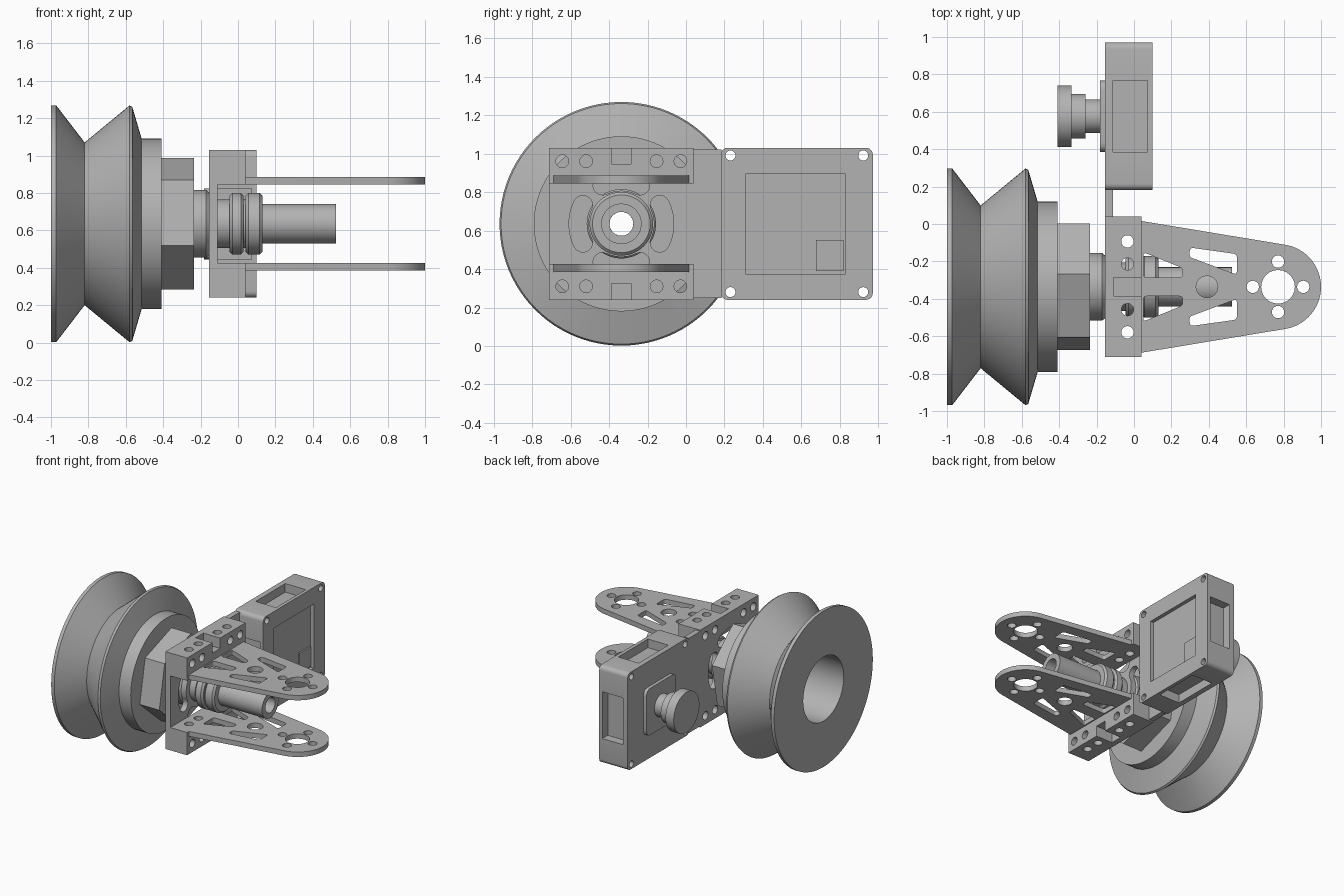
import bpy, bmesh
from math import sin, cos, pi, radians
from mathutils import Vector

if "Cube" in bpy.data.objects:
    bpy.data.objects.remove(bpy.data.objects["Cube"], do_unlink=True)

grey = bpy.data.materials.new("machined_grey")
grey.use_nodes = True
colour = (0.45, 0.45, 0.45, 1)
grey.diffuse_color = colour
grey.node_tree.nodes["Principled BSDF"].inputs["Base Color"].default_value = colour

AY, AZ = -0.336, 0.635      # shaft axis
BY = 0.576                  # motor box centre
PLACE = {"x": lambda u, v, a: (a, u, v),
         "y": lambda u, v, a: (u, a, v),
         "z": lambda u, v, a: (u, v, a)}


def prism(bm, pts, axis, lo, hi):
    """Extrude a flat outline along an axis."""
    put = PLACE[axis]
    a = [bm.verts.new(put(u, v, lo)) for u, v in pts]
    b = [bm.verts.new(put(u, v, hi)) for u, v in pts]
    n = len(pts)
    faces = [bm.faces.new(a), bm.faces.new(b)]
    faces += [bm.faces.new((a[i], a[(i + 1) % n], b[(i + 1) % n], b[i])) for i in range(n)]
    bmesh.ops.recalc_face_normals(bm, faces=faces)


def circle(u, v, r, n=24, start=0, sweep=2 * pi):
    full = abs(sweep - 2 * pi) < 1e-4
    step = sweep / (n if full else n - 1)
    return [(u + r * cos(start + i * step), v + r * sin(start + i * step)) for i in range(n)]


def rect(u, v, hu, hv, r=0):
    if not r:
        return [(u - hu, v - hv), (u + hu, v - hv), (u + hu, v + hv), (u - hu, v + hv)]
    pts = []
    for k, (su, sv) in enumerate(((1, 1), (-1, 1), (-1, -1), (1, -1))):
        pts += circle(u + su * (hu - r), v + sv * (hv - r), r, 6, k * pi / 2, pi / 2)
    return pts


def rounded(pts, t=0.018):
    """Soften the corners of a polygon."""
    out = []
    vs = [Vector(p) for p in pts]
    for i, p in enumerate(vs):
        a = p + (vs[i - 1] - p).normalized() * t
        b = p + (vs[(i + 1) % len(vs)] - p).normalized() * t
        for k in range(5):
            s = k / 4
            out.append(tuple(a * (1 - s) ** 2 + p * 2 * s * (1 - s) + b * s * s))
    return out


def arc_slot(mid, half, r, w):
    """Curved slot with round ends around the shaft axis."""
    cap = lambda ang, st: circle(AY + r * cos(ang), AZ + r * sin(ang), w, 9, st, pi)
    return (circle(AY, AZ, r + w, 12, mid - half, 2 * half) + cap(mid + half, mid + half)[1:-1]
            + circle(AY, AZ, r - w, 12, mid + half, -2 * half)
            + cap(mid - half, mid - half + pi)[1:-1])


def finish(name, bm, cuts=()):
    """Turn a bmesh into an object, cutting each prism in turn."""
    me = bpy.data.meshes.new(name)
    bm.to_mesh(me)
    bm.free()
    ob = bpy.data.objects.new(name, me)
    bpy.context.collection.objects.link(ob)
    if cuts:
        cm = bmesh.new()
        for c in cuts:
            prism(cm, *c)
        tool_me = bpy.data.meshes.new("cutter")
        cm.to_mesh(tool_me)
        cm.free()
        tool = bpy.data.objects.new("cutter", tool_me)
        bpy.context.collection.objects.link(tool)
        tool.hide_render = True
        mod = ob.modifiers.new("cut", "BOOLEAN")
        mod.object, mod.solver, mod.use_self = tool, "EXACT", True
        dg = bpy.context.evaluated_depsgraph_get()
        result = bpy.data.meshes.new_from_object(ob.evaluated_get(dg))
        ob.modifiers.clear()
        ob.data = result
        bpy.data.objects.remove(tool, do_unlink=True)
    ob.data.materials.clear()
    ob.data.materials.append(grey)
    bpy.ops.object.select_all(action="DESELECT")
    ob.select_set(True)
    bpy.context.view_layer.objects.active = ob
    bpy.ops.object.shade_smooth_by_angle(angle=radians(30))
    return ob


def solid(name, pts, axis, lo, hi, cuts=()):
    bm = bmesh.new()
    prism(bm, pts, axis, lo, hi)
    return finish(name, bm, cuts)


def lathe(name, profile, y=AY, n=64):
    """Spin a closed (x, radius) profile around an x-parallel axis."""
    bm = bmesh.new()
    rings = []
    for i in range(n):
        a = 2 * pi * i / n
        rings.append([bm.verts.new((x, y + r * cos(a), AZ + r * sin(a))) for x, r in profile])
    m = len(profile)
    for i in range(n):
        p, q = rings[i], rings[(i + 1) % n]
        for j in range(m):
            k = (j + 1) % m
            bm.faces.new((p[j], p[k], q[k], q[j]))
    bmesh.ops.remove_doubles(bm, verts=bm.verts, dist=1e-5)
    bmesh.ops.recalc_face_normals(bm, faces=bm.faces)
    return finish(name, bm)


# Grooved wheel with its large bore
lathe("grooved_wheel", [(-1, 0.26), (-1, 0.633), (-0.972, 0.633), (-0.82, 0.435), (-0.58, 0.633),
                        (-0.565, 0.625), (-0.515, 0.455), (-0.41, 0.455), (-0.41, 0.26)], n=96)

# Hexagonal hub nut
bore = ((circle(AY, AZ, 0.062), "x", -0.6, 0.6),)
solid("hub_nut", circle(AY, AZ, 0.358, 6, radians(199)), "x", -0.45, -0.235, bore)

# Hollow shaft, collar and bearing flanges
lathe("collar", [(-0.24, 0.062), (-0.24, 0.18), (-0.17, 0.18), (-0.155, 0.168), (-0.155, 0.062)])
lathe("shaft", [(-0.2, 0.062), (-0.2, 0.105), (0.525, 0.105), (0.525, 0.062)])
for i, (x0, x1) in enumerate(((-0.045, 0.03), (0.04, 0.13))):
    lathe(f"bearing_{i + 1}", [(x0, 0.09), (x0, 0.15), (x0 + 0.015, 0.165), (x1 - 0.015, 0.165),
                               (x1, 0.15), (x1, 0.09)])
lathe("bearing_sleeve", [(-0.16, 0.09), (-0.16, 0.13), (0.05, 0.13), (0.05, 0.09)])

# Back plate with curved slots and screw holes
HOLE = 0.033
face_holes = [(circle(AY + s * d, AZ + t * 0.325, HOLE, 20), "x", -0.3, 0.2)
              for s in (-1, 1) for d in (0.183, 0.307) for t in (-1, 1)]
slots = [(arc_slot(k * pi / 2, radians(26), 0.222, 0.05), "x", -0.3, 0.2) for k in range(4)]
solid("back_plate", rect(AY, AZ, 0.375, 0.395), "x", -0.155, -0.11,
      face_holes + slots + [(circle(AY, AZ, 0.1), "x", -0.3, 0.2)])
solid("link_plate", rect(0.11, AZ, 0.075, 0.385), "x", -0.155, -0.112)

# Clamp blocks, arms
top_holes = [(circle(-0.035, AY + s * d, HOLE, 20), "z", -0.2, 1.5)
             for s in (-1, 1) for d in (0.122, 0.243)]
windows = []
for s in (-1, 1):
    windows.append([(0.05, 0.185), (0.05, 0.05), (0.26, 0.05), (0.26, 0.1)])
    windows.append([(0.295, 0.16), (0.3, 0.21), (0.55, 0.175), (0.55, 0.065)])
    windows[-2:] = [[(x, AY + s * y) for x, y in w] for w in windows[-2:]]
arm_cuts = [(rounded(w), "z", -0.2, 1.5) for w in windows] + top_holes
arm_cuts += [(circle(x, AY, r), "z", -0.2, 1.5) for x, r in ((0.77, 0.09), (0.39, 0.058))]
arm_cuts += [(circle(0.77 + 0.135 * cos(k * pi / 2), AY + 0.135 * sin(k * pi / 2), HOLE, 20),
              "z", -0.2, 1.5) for k in range(4)]
outline = [(-0.11, AY - 0.375), (0.04, AY - 0.375), (0.04, AY - 0.352)]
outline += circle(0.772, AY, 0.228, 32, radians(-81), radians(162))
outline += [(x, 2 * AY - y) for x, y in reversed(outline[:3])]

for side, s in (("upper", 1), ("lower", -1)):
    z = lambda d: AZ + s * d
    solid(f"{side}_arm", outline, "z", min(z(0.21), z(0.25)), max(z(0.21), z(0.25)), arm_cuts)
    for end, t in (("left", 1), ("right", -1)):
        solid(f"{side}_{end}_clamp", rect(AY + t * 0.2125, z(0.3225), 0.1625, 0.0725),
              "x", -0.112, 0.04, face_holes + top_holes)
    solid(f"{side}_clamp_bridge", rect(AY, z(0.28), 0.055, 0.03), "x", -0.112, 0.04)

# Motor box: pockets on four sides, recessed front panel, corner screw holes
XM = -0.025
box_cuts = [(rect(XM + 0.005, BY, 0.092, 0.19), "z", AZ + t * 0.395 - 0.07, AZ + t * 0.395 + 0.07)
            for t in (-1, 1)]
box_cuts += [(rect(XM + 0.005, AZ, 0.092, 0.19), "y", BY + t * 0.395 - 0.07, BY + t * 0.395 + 0.07)
             for t in (-1, 1)]
box_cuts += [(circle(BY + s * 0.345, AZ + t * 0.355, 0.026, 20), "x", -0.3, 0.3)
             for s in (-1, 1) for t in (-1, 1)]
box_cuts.append((rect(BY - 0.006, AZ, 0.26, 0.26), "x", 0.07, 0.2))
solid("motor_box", rect(BY, AZ, 0.395, 0.395, 0.035), "x", -0.155, 0.1, box_cuts)
solid("panel_tab", rect(0.747, AZ - 0.165, 0.072, 0.08), "x", 0.06, 0.082)

# Motor mount pad and stepped knob
solid("mount_pad", rounded(rect(BY, AZ, 0.19, 0.19), 0.05), "x", -0.182, -0.15)
lathe("stepped_knob", [(-0.17, 0), (-0.17, 0.09), (-0.26, 0.09), (-0.26, 0.12), (-0.335, 0.12),
                       (-0.335, 0.165), (-0.408, 0.165), (-0.408, 0)], y=BY)
